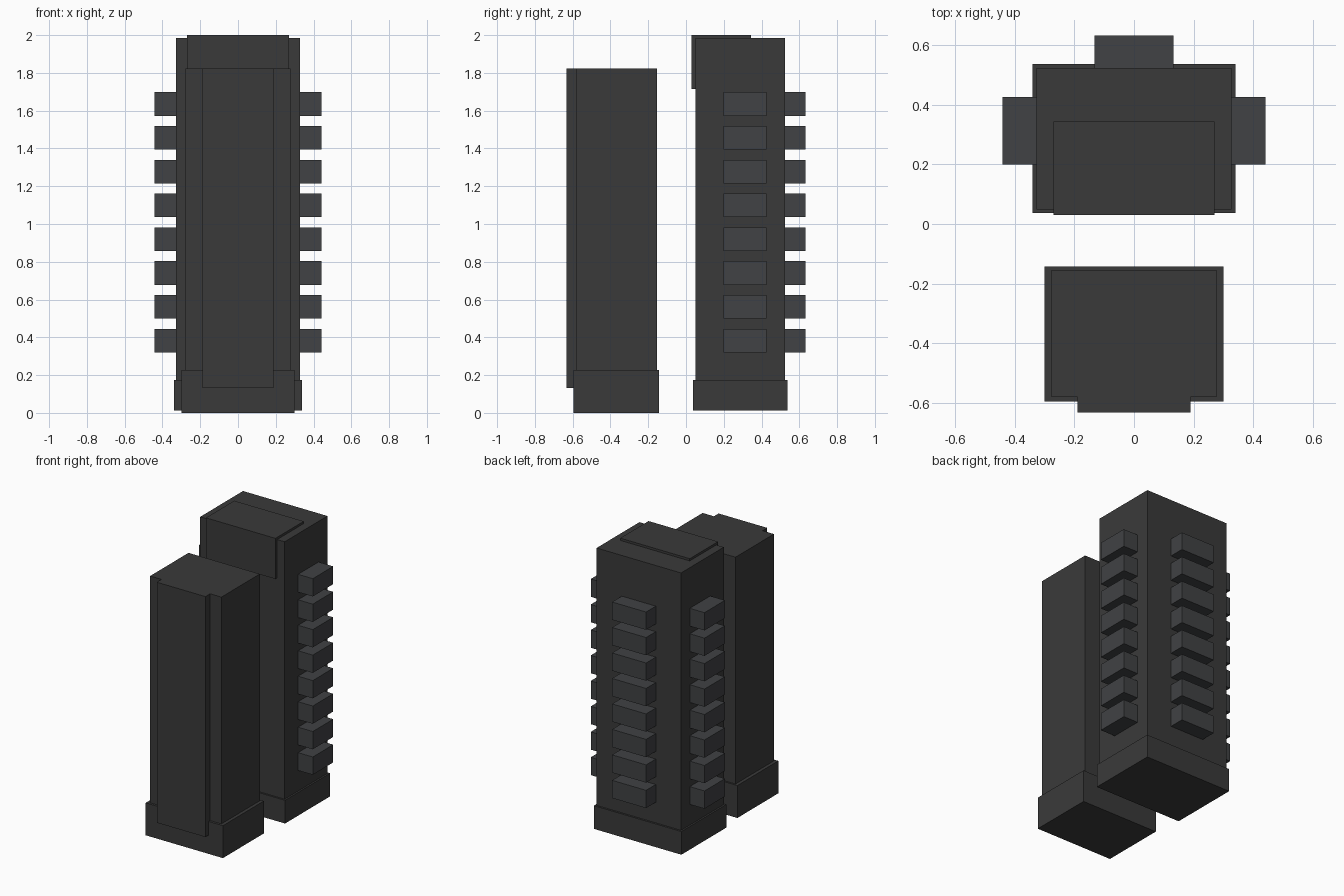
import bpy
import bmesh

if "Cube" in bpy.data.objects:
    bpy.data.objects.remove(bpy.data.objects["Cube"])


def material(name, color):
    mat = bpy.data.materials.new(name)
    mat.diffuse_color = color
    mat.use_nodes = True
    mat.node_tree.nodes["Principled BSDF"].inputs["Base Color"].default_value = mat.diffuse_color
    return mat


CONCRETE = material("dark_concrete", (0.042, 0.042, 0.042, 1))
GLASS = material("dark_glass", (0.052, 0.054, 0.058, 1))


def add_box(bm, x, y, z):
    """Add a box given (min, max) ranges on each axis."""
    verts = bmesh.ops.create_cube(bm, size=1)["verts"]
    for v in verts:
        v.co = [r[0] + (c + 0.5) * (r[1] - r[0]) for r, c in zip((x, y, z), v.co)]


def make(name, boxes, mat):
    mesh = bpy.data.meshes.new(name)
    bm = bmesh.new()
    for box in boxes:
        add_box(bm, *box)
    bm.to_mesh(mesh)
    bm.free()
    mesh.materials.append(mat)
    obj = bpy.data.objects.new(name, mesh)
    bpy.context.collection.objects.link(obj)
    return obj


def block(name, half_width, y, z):
    """Solid block centred on x = 0."""
    return make(name, [((-half_width, half_width), y, z)], CONCRETE)


# Front tower: plinth, shaft and raised front panel
block("front_tower_plinth", 0.30, (-0.596, -0.142), (0, 0.228))
block("front_tower_shaft", 0.277, (-0.58, -0.154), (0.02, 1.822))
block("front_tower_panel", 0.189, (-0.632, -0.58), (0.132, 1.822))

# Rear tower: plinth, shaft and cap wrapping over the front edge
block("rear_tower_plinth", 0.34, (0.037, 0.537), (0.012, 0.175))
block("rear_tower_shaft", 0.328, (0.049, 0.524), (0.03, 1.984))
block("rear_tower_cap", 0.27, (0.03, 0.344), (1.714, 2.0))

# Eight floors of projecting bays on both sides and the back
floors = [(0.32 + 0.179 * i, 0.445 + 0.179 * i) for i in range(8)]
side = make("side_bays", [((0.328, 0.442), (0.199, 0.426), z) for z in floors], GLASS)
side.modifiers.new("mirror_to_left", "MIRROR").use_axis = (True, False, False)
make("back_bays", [((-0.132, 0.132), (0.524, 0.632), z) for z in floors], GLASS)
